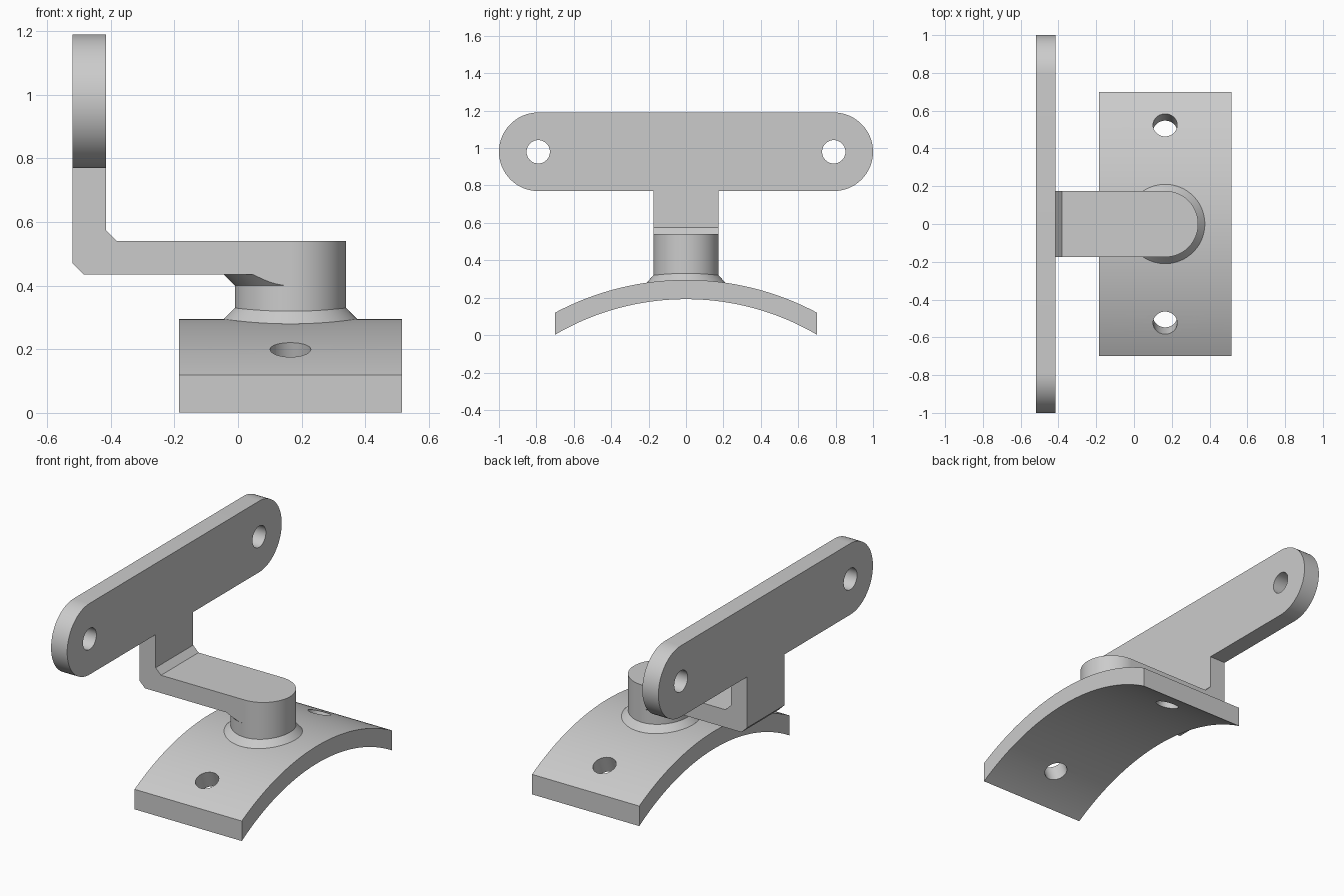
import bpy, bmesh
from math import sin, cos, pi, sqrt, asin, atan2
from mathutils import Matrix, Vector

cube = bpy.data.objects.get("Cube")
if cube:
    bpy.data.objects.remove(cube)

grey = bpy.data.materials.new("light grey")
grey.use_nodes = True
grey.diffuse_color = (0.6, 0.6, 0.6, 1)
grey.node_tree.nodes["Principled BSDF"].inputs["Base Color"].default_value = (0.6, 0.6, 0.6, 1)

PX = 0.165                      # post axis
R = 0.175                       # post radius and half width of the arm
FLARE = 0.035                   # chamfer size
RO, RI, CZ = 1.487, 1.384, -1.192   # saddle arcs and their centre height
X0, X1 = -0.52, -0.415          # plate thickness range


def finish(name, bm):
    bmesh.ops.remove_doubles(bm, verts=bm.verts, dist=1e-5)
    bmesh.ops.recalc_face_normals(bm, faces=bm.faces)
    me = bpy.data.meshes.new(name)
    bm.to_mesh(me)
    bm.free()
    me.materials.append(grey)
    ob = bpy.data.objects.new(name, me)
    bpy.context.collection.objects.link(ob)
    return ob


def prism(name, points, offset):
    """Extrude a closed outline of 3D points along an offset."""
    bm = bmesh.new()
    face = bm.faces.new([bm.verts.new(p) for p in points])
    ext = bmesh.ops.extrude_face_region(bm, geom=[face])
    bmesh.ops.translate(bm, vec=offset, verts=[v for v in ext["geom"] if isinstance(v, bmesh.types.BMVert)])
    # the extrude leaves the source face as the second cap
    if not face.is_valid:
        bm.faces.new([v for v in bm.verts][:len(points)])
    return finish(name, bm)


def loft(name, sections, closed):
    """Skin equal cross-sections, either as a ring or with end caps."""
    bm = bmesh.new()
    rows = [[bm.verts.new(p) for p in s] for s in sections]
    n = len(rows[0])
    pairs = list(zip(rows, rows[1:])) + ([(rows[-1], rows[0])] if closed else [])
    for a, b in pairs:
        for i in range(n):
            j = (i + 1) % n
            bm.faces.new((a[i], a[j], b[j], b[i]))
    if not closed:
        bm.faces.new(rows[0])
        bm.faces.new(rows[-1])
    return finish(name, bm)


def drill(name, r, depth, matrix):
    bm = bmesh.new()
    bmesh.ops.create_cone(bm, cap_ends=True, segments=48, radius1=r, radius2=r, depth=depth, matrix=matrix)
    return finish(name, bm)


def combine(target, other, operation):
    mod = target.modifiers.new(operation.title(), 'BOOLEAN')
    mod.operation, mod.object, mod.solver = operation, other, 'EXACT'
    bpy.context.view_layer.objects.active = target
    bpy.ops.object.modifier_apply(modifier=mod.name)
    bpy.data.objects.remove(other)


def arc(n, a0, a1):
    return [a0 + (a1 - a0) * i / n for i in range(n + 1)]


# Curved saddle
def saddle_z(y, r=RO):
    return CZ + sqrt(r * r - y * y)


ys = arc(64, -0.70, 0.70)
outline = [(-0.185, y, saddle_z(y)) for y in ys] + [(-0.185, y, saddle_z(y, RI)) for y in reversed(ys)]
saddle = prism("saddle", outline, (0.70, 0, 0))
for s in (-1, 1):
    tilt = asin(s * 0.524 / RO)
    mid = Vector((PX, sin(tilt) * 1.43, CZ + cos(tilt) * 1.43))
    combine(saddle, drill("saddle_drill", 0.064, 0.4,
            Matrix.Translation(mid) @ Matrix.Rotation(-tilt, 4, 'X')), 'DIFFERENCE')

# Sloped collar that follows the saddle around the post
rings = []
for a in arc(96, 0, 2 * pi)[:-1]:
    def at(r, lift):
        return (PX + r * cos(a), r * sin(a), saddle_z(r * sin(a)) + lift)
    rings.append([at(R - 0.03, -0.03), at(R + FLARE, -0.03), at(R + FLARE, 0), at(R, FLARE), at(R - 0.03, FLARE)])
collar = loft("collar", rings, True)

# Wide mounting plate with round ends and two holes
outline = [(X0, 0.79 + 0.21 * cos(a), 0.98 + 0.21 * sin(a)) for a in arc(32, -pi / 2, pi / 2)]
outline += [(x, -y, 1.96 - z) for x, y, z in outline]
bracket = prism("bracket", outline, (X1 - X0, 0, 0))
for s in (-1, 1):
    combine(bracket, drill("plate_drill", 0.0625, 0.4,
            Matrix.Translation((-0.47, s * 0.79, 0.98)) @ Matrix.Rotation(pi / 2, 4, 'Y')), 'DIFFERENCE')

# Stem and chamfered elbow
bend = [(X0, 0.77), (X0, 0.47), (-0.485, 0.435), (-0.38, 0.435),
        (-0.38, 0.54), (X1, 0.575), (X1, 0.77)]
elbow = prism("elbow", [(x, -R, z) for x, z in bend], (0, 2 * R, 0))

# Arm with a round end over the post
end = [(PX + R * cos(a), R * sin(a), 0.435) for a in arc(48, -pi / 2, pi / 2)]
arm = prism("arm", end + [(-0.38, R, 0.435), (-0.38, -R, 0.435)], (0, 0, 0.105))

# Post
circle = [(PX + R * cos(a), R * sin(a), 0.25) for a in arc(96, -pi / 2, 1.5 * pi)[:-1]]
post = prism("post", circle, (0, 0, 0.185))

# Sloped gusset under the arm, trimmed to the arm width
rings = []
for a in arc(48, pi / 2 + 0.01, 1.5 * pi - 0.01):
    rm = min(R + FLARE, R / abs(sin(a)) if abs(sin(a)) > 0.1 else 1)
    rings.append([(PX + r * cos(a), r * sin(a), z) for r, z in
                  ((R - 0.03, 0.40), (R, 0.40), (rm, 0.40 + rm - R), (rm, 0.4351), (R - 0.03, 0.4351))])
gusset = loft("gusset", rings, False)

for part in (elbow, arm, post):
    combine(bracket, part, 'UNION')

# Shading
for ob in (saddle, collar, bracket, gusset):
    bpy.ops.object.select_all(action='DESELECT')
    ob.select_set(True)
    bpy.context.view_layer.objects.active = ob
    bpy.ops.object.shade_smooth_by_angle(angle=0.5)
